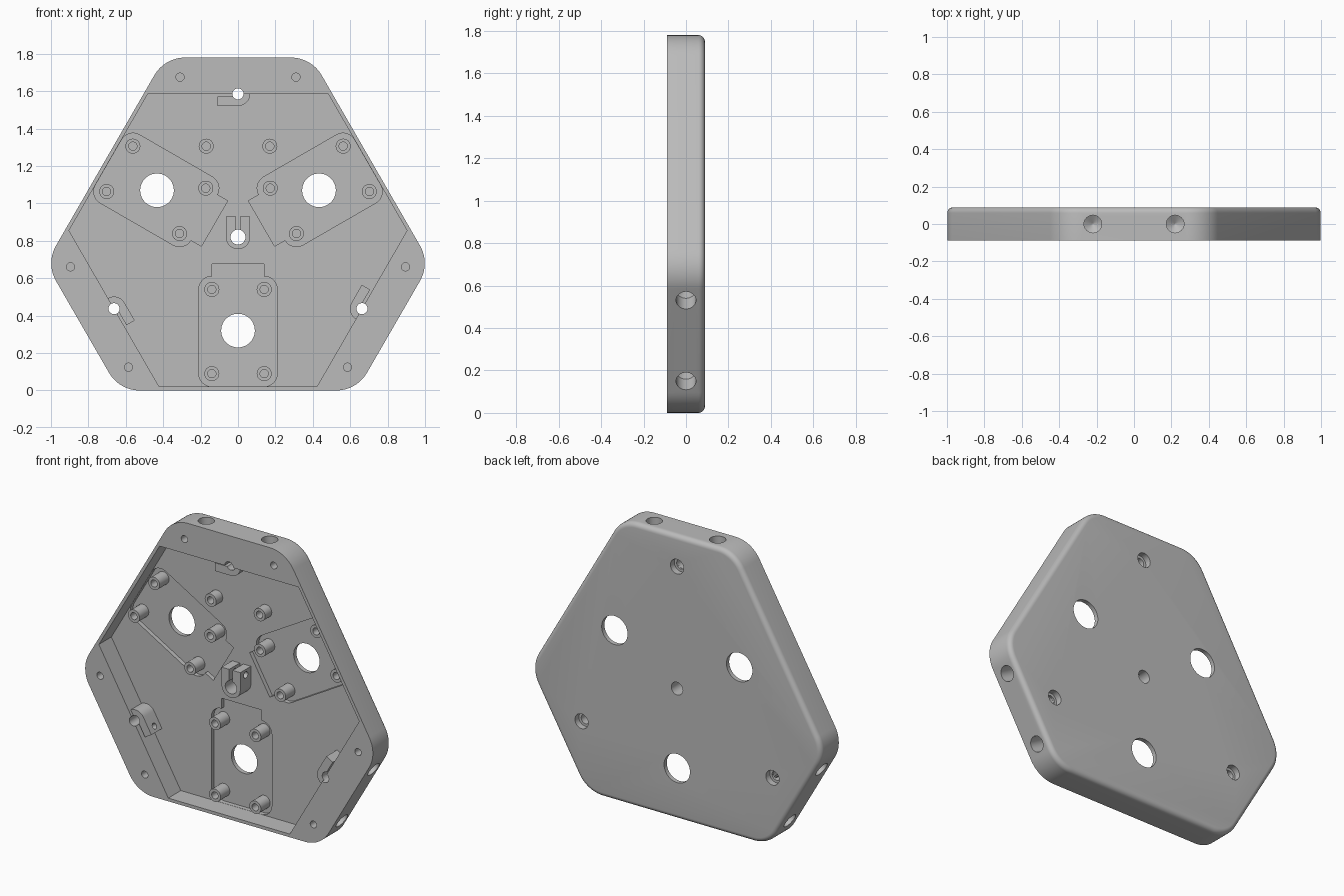
import bpy, bmesh
from math import sin, cos, pi, radians, tan
from mathutils import Matrix, Vector

if "Cube" in bpy.data.objects:
    bpy.data.objects.remove(bpy.data.objects["Cube"])

CENTRE = Matrix.Translation((0, 0, 0.82))
FRONT, FLOOR, BACK = -0.089, 0.035, 0.089
RECESS = 0.062

grey = bpy.data.materials.new("light_grey")
grey.use_nodes = True
grey.diffuse_color = (0.5, 0.5, 0.5, 1)
grey.node_tree.nodes["Principled BSDF"].inputs["Base Color"].default_value = (0.5, 0.5, 0.5, 1)


def spin(k):
    return CENTRE @ Matrix.Rotation(radians(120 * k), 4, 'Y')


def arc(cx, cz, r, a0, a1, n=12):
    steps = [radians(a0 + (a1 - a0) * i / n) for i in range(n + 1)]
    return [(cx + r * cos(a), cz + r * sin(a)) for a in steps]


def circle(r, cx=0, cz=0, n=32):
    return arc(cx, cz, r, 0, 360, n)[:-1]


def hexagon(long_d, short_d, r=0):
    """Outline with alternating long and short sides and rounded corners."""
    pts = []
    for i in range(6):
        a = 30 + 60 * i
        d0, d1 = (long_d, short_d) if i % 2 == 0 else (short_d, long_d)
        n0 = Vector((cos(radians(a)), sin(radians(a))))
        t0 = Vector((-n0.y, n0.x))
        # fillet centre lies where both sides, moved in by r, meet
        e0, e1 = d0 - r, d1 - r
        c = n0 * e0 + t0 * (e1 - e0 * cos(pi / 3)) / sin(pi / 3)
        pts += arc(c.x, c.y, r, a, a + 60) if r else [tuple(c)]
    return pts


def loft(name, rings, matrix=CENTRE):
    """Skin a stack of (outline, depth) rings and cap both ends."""
    bm = bmesh.new()
    loops = [[bm.verts.new((x, y, z)) for x, z in pts] for pts, y in rings]
    for a, b in zip(loops, loops[1:]):
        for i in range(len(a)):
            j = (i + 1) % len(a)
            bm.faces.new((a[i], a[j], b[j], b[i]))
    bm.faces.new(loops[0])
    bm.faces.new(loops[-1])
    bmesh.ops.recalc_face_normals(bm, faces=bm.faces)
    mesh = bpy.data.meshes.new(name)
    bm.to_mesh(mesh)
    bm.free()
    mesh.transform(matrix)
    mesh.materials.append(grey)
    obj = bpy.data.objects.new(name, mesh)
    bpy.context.collection.objects.link(obj)
    return obj


def cut(obj, pts_or_rings, y0=None, y1=None, matrix=CENTRE):
    rings = pts_or_rings if y0 is None else [(pts_or_rings, y0), (pts_or_rings, y1)]
    cutter = loft("cutter", rings, matrix)
    cutter.hide_render = True
    mod = obj.modifiers.new("cut", 'BOOLEAN')
    mod.operation, mod.solver, mod.object = 'DIFFERENCE', 'EXACT', cutter
    deps = bpy.context.evaluated_depsgraph_get()
    mesh = bpy.data.meshes.new_from_object(obj.evaluated_get(deps))
    obj.modifiers.clear()
    obj.data = mesh
    bpy.data.objects.remove(cutter)


def post(name, x, z, base, matrix=CENTRE):
    outer, inner, top = circle(0.04, x, z, 24), circle(0.022, x, z, 24), -0.03
    parts.append(loft(name, [(outer, base), (outer, top), (inner, top), (inner, 0.03)], matrix))


parts = []

# Housing with a rounded back edge
rings = [(hexagon(0.82, 0.96, 0.19), FRONT)]
bevel = 0.03
for i in range(7):
    a = pi / 2 * i / 6
    inset = bevel * (1 - cos(a))
    rings.append((hexagon(0.82 - inset, 0.96 - inset, 0.19 - inset), BACK - bevel + bevel * sin(a)))
housing = loft("housing", rings)
parts.append(housing)

# Front pocket
cut(housing, hexagon(0.80, 0.765), -0.2, FLOOR)

# Recess outline with rounded shoulders and a neck towards the centre
side, neck = 0.21, 0.14
r = side - neck
recess = (arc(neck, -0.799 + r, r, -90, 0, 8) + arc(neck, -0.21 - r, r, 0, 90, 8)
          + [(neck, -0.145), (-neck, -0.145)]
          + arc(-neck, -0.21 - r, r, 90, 180, 8) + arc(-neck, -0.799 + r, r, 180, 270, 8))

# Half clip outline lying against the pocket wall
half_clip = ([(-0.11, -0.014), (-0.11, -0.065)] + arc(0, 0, 0.065, -90, 0)
             + arc(0, 0, 0.03, 0, -152))
half_clip = [(x, z + 0.766) for x, z in half_clip]
ACROSS = Matrix.Rotation(pi / 2, 4, 'X')

for k in range(3):
    m = spin(k)
    # Motor recess, its window and its four posts
    cut(housing, recess, 0, RECESS, m)
    cut(housing, circle(0.09, 0, -0.5, 48), -0.2, 0.2, m)
    for x in (-0.14, 0.14):
        for z in (-0.28, -0.73):
            post("recess_post", x, z, RECESS + 0.004, m)
    # Cable hole, wider at the back
    cut(housing, circle(0.03, 0, 0.765), -0.2, 0.2, m)
    cut(housing, circle(0.046, 0, 0.765), 0.05, 0.2, m)
    # Rim screw holes and drilled side holes
    for s in (-1, 1):
        cut(housing, circle(0.022, 0.31 * s, 0.855, 24), -0.2, 0.0, m)
        drill = [(circle(0.047, 0.22 * s), 1.1), (circle(0.047, 0.22 * s), 0.86),
                 (circle(0.002, 0.22 * s), 0.83)]
        cut(housing, drill, matrix=m @ ACROSS)
    # Wall clip with a screw hole
    clip = loft("wall_clip", [(half_clip, -0.07), (half_clip, FLOOR + 0.005)], m)
    cut(clip, circle(0.018, -0.075, 0.015, 20), 0.6, 0.9, m @ ACROSS)
    parts.append(clip)

# Two extra posts near the top
for x in (-0.17, 0.17):
    post("upper_post", x, 0.486, FLOOR + 0.004)

# Centre hole and slotted centre clip
cut(housing, circle(0.04), -0.2, 0.2)
centre_outline = ([(0.012, 0.11), (0.065, 0.11)] + arc(0, 0, 0.065, 0, -180, 20)
                  + [(-0.065, 0.11), (-0.012, 0.11)] + arc(0, 0, 0.04, 107.5, 432.5, 24))
centre_clip = loft("centre_clip", [(centre_outline, -0.07), (centre_outline, FLOOR + 0.005)])
cut(centre_clip, circle(0.02, 0.015, 0.075, 20), -0.2, 0.2,
    CENTRE @ Matrix.Rotation(-pi / 2, 4, 'Z'))
parts.append(centre_clip)

# Smooth rounded surfaces, keep hard edges
bpy.ops.object.select_all(action='DESELECT')
for obj in parts:
    obj.select_set(True)
bpy.context.view_layer.objects.active = housing
bpy.ops.object.shade_smooth_by_angle(angle=radians(30))
